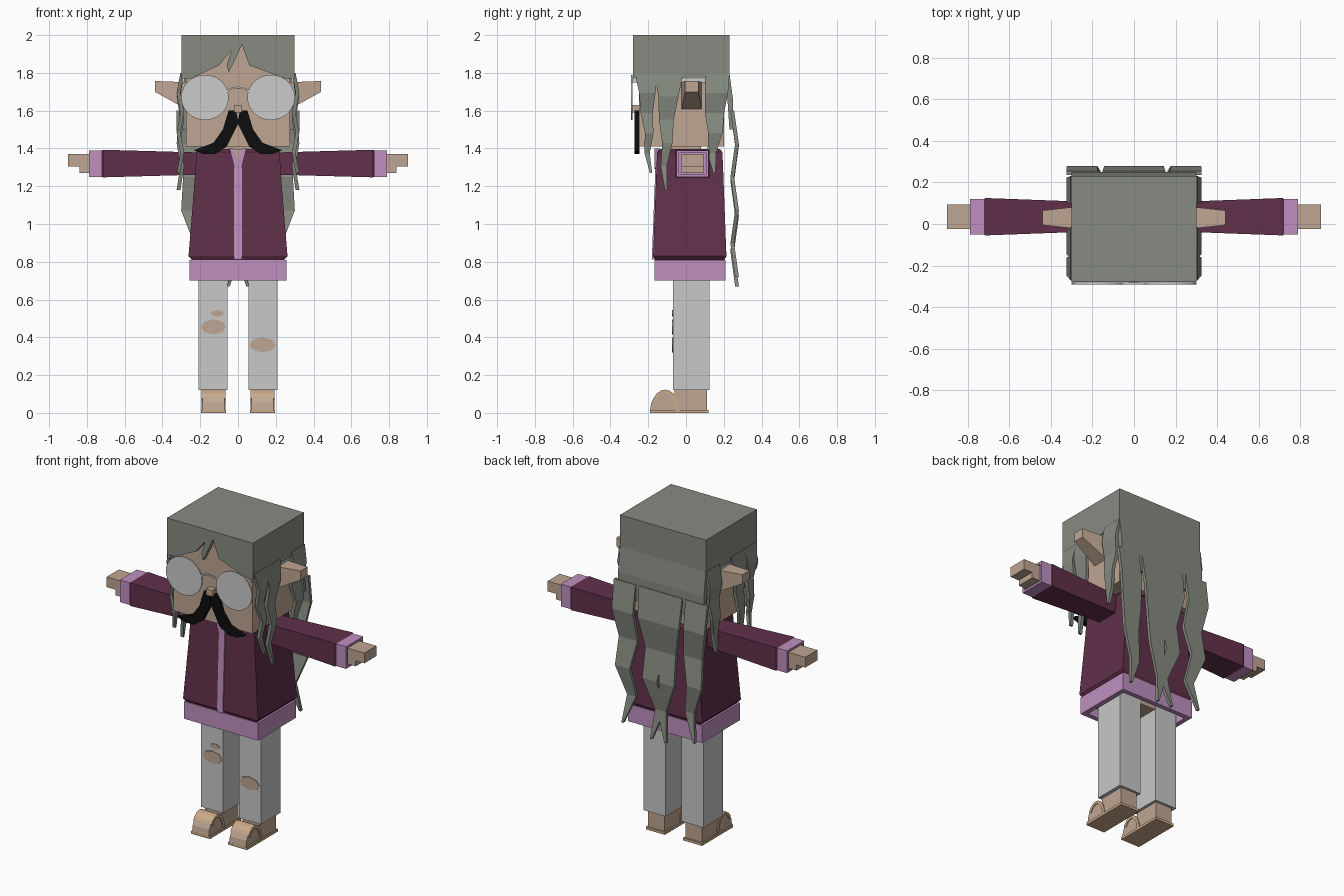
import bpy, bmesh, math

if "Cube" in bpy.data.objects:
    bpy.data.objects.remove(bpy.data.objects["Cube"], do_unlink=True)


def material(name, red, green, blue):
    mat = bpy.data.materials.new(name)
    mat.use_nodes = True
    colour = (red, green, blue, 1)
    mat.diffuse_color = colour
    shader = next(n for n in mat.node_tree.nodes if n.type == 'BSDF_PRINCIPLED')
    shader.inputs["Base Color"].default_value = colour
    return mat


HAIR = material("grey green hair", .24, .26, .22)
SKIN = material("skin", .52, .38, .29)
PLUM = material("plum jacket", .12, .03, .07)
LILAC = material("lilac trim", .52, .28, .52)
GREY = material("light grey trousers", .58, .58, .58)
GLASS = material("pale glasses", .6, .6, .6)
BLACK = material("black moustache", .004, .004, .004)
TAN = material("tan sandal", .6, .4, .25)


def span(centre, half):
    return (centre - half, centre + half)


def join_rings(name, mat, rings):
    """Closed solid through matching rings of points."""
    bm = bmesh.new()
    loops = [[bm.verts.new(point) for point in ring] for ring in rings]
    for lower, upper in zip(loops, loops[1:]):
        for i in range(len(lower)):
            bm.faces.new((lower[i - 1], lower[i], upper[i], upper[i - 1]))
    bm.faces.new(loops[0])
    bm.faces.new(loops[-1])
    bmesh.ops.recalc_face_normals(bm, faces=bm.faces[:])
    mesh = bpy.data.meshes.new(name)
    bm.to_mesh(mesh)
    bm.free()
    mesh.materials.append(mat)
    part = bpy.data.objects.new(name, mesh)
    bpy.context.collection.objects.link(part)


def loft(name, mat, axis, sections, side=1):
    """Rectangles joined along x (spans in y, z) or along z (spans in x, y)."""
    rings = []
    for t, a, b in sections:
        corners = [(a[0], b[0]), (a[1], b[0]), (a[1], b[1]), (a[0], b[1])]
        rings.append([(side * t, p, q) if axis == 'x' else (side * p, q, t)
                      for p, q in corners])
    join_rings(name, mat, rings)


def box(name, mat, x, y, z, side=1):
    loft(name, mat, 'z', [(height, x, y) for height in z], side)


def band(name, mat, axis, start, end, a, b, wall, side=1):
    """Box along an axis with a recess in its far end."""
    inner_a, inner_b = [(low + wall, high - wall) for low, high in (a, b)]
    floor = (start + end) / 2
    loft(name, mat, axis, [(start, a, b), (end, a, b),
                           (end, inner_a, inner_b), (floor, inner_a, inner_b)], side)


def slab(name, mat, axis, outline, depth, side=1):
    """Outline extruded along y (points in x, z) or along x (points in y, z)."""
    join_rings(name, mat, [[(side * p, d, q) if axis == 'y' else (side * d, p, q)
                            for p, q in outline] for d in depth])


def arc(centre, radii, start=0, end=360, steps=8):
    angles = [math.radians(start + (end - start) * i / steps) for i in range(steps + 1)]
    return [(centre[0] + radii[0] * math.cos(a), centre[1] + radii[1] * math.sin(a))
            for a in angles]


def ellipse(centre, radii, steps):
    return arc(centre, radii, steps=steps)[:-1]


def strand(name, axis, top, tip, width, depth, wave, ripple, taper, side):
    """Wavy tapering lock of hair, facing along the given axis."""
    steps = 5
    sections = []
    for i in range(steps + 1):
        t = i / steps
        centre, height = [a + (b - a) * t for a, b in zip(top, tip)]
        sway = wave * t * (1 if i % 2 else -1)
        across = span(centre + sway, width * (1 - t ** taper) / 2 + .006)
        out = span(depth + ripple * (i % 2), .01)
        sections.append((height, out, across) if axis == 'x' else (height, across, out))
    loft(name, HAIR, 'z', sections, side)


# Head, nose and hair cap
top, brow, chin = 2, 1.77, 1.41
cap = span(0, .3)
box("head", SKIN, span(0, .275), (-.25, .2), (chin, 1.97))
box("neck", SKIN, span(0, .08), span(0, .08), (1.36, chin + .02))
box("nose", SKIN, span(0, .022), (-.287, -.24), span(1.61, .02))
box("hair_cap", HAIR, cap, (-.24, .23), (brow, top))
hairline = [(-.25, brow), (-.1, 1.84), (-.035, 1.92), (-.06, 1.84), (-.05, 1.8),
            (-.01, 1.88), (.02, 1.95), (.06, 1.84), (.25, brow)]
slab("fringe", HAIR, 'y', [(-.3, top), (-.3, brow), *hairline, (.3, brow), (.3, top)],
     (-.28, -.24))
loft("back_hair", HAIR, 'z', [(1.8, cap, (.2, .23)), (1.65, cap, (.22, .25)),
                              (1.5, cap, (.23, .25))])

moustache = [(0, 1.55), (.01, 1.6), (.05, 1.6), (.08, 1.5), (.13, 1.43),
             (.235, 1.39), (.18, 1.37), (.12, 1.37), (.06, 1.41), (0, 1.53)]

# Arm centreline and foot arcs
arm_y, arm_z = .035, 1.32
ankle = (-.11, .015)
toe_arc = arc(ankle, (.08, .1), 180, 0)
strap = arc(ankle, (.075, .108), 145, 0) + arc(ankle, (.055, .09), 0, 145)

for name, side in (("left", 1), ("right", -1)):
    # Hair locks
    for place, start, end, width, taper in (
            ("front", (-.21, 1.8), (-.195, 1.27), .11, .7),
            ("middle", (-.09, 1.8), (-.115, 1.18), .14, .7),
            ("rear", (.165, 1.8), (.14, 1.27), .12, 1.5)):
        strand(f"{name}_{place}_lock", 'x', start, end, width, depth=.295,
               wave=.01, ripple=.02, taper=taper, side=side)
    for place, start, end in (("outer", (.25, 1.6), (.22, .72)),
                              ("inner", (.075, 1.6), (.02, .67))):
        strand(f"{name}_{place}_back_lock", 'y', start, end, width=.14, depth=.245,
               wave=.03, ripple=.025, taper=2, side=side)

    # Ear, half moustache and glasses
    ear_tip = (.44, span(.03, .035), (1.7, 1.757))
    loft(f"{name}_ear", SKIN, 'x', [(.26, span(.03, .055), (1.6, 1.75)), ear_tip], side)
    slab(f"{name}_moustache", BLACK, 'y', moustache, (-.272, -.245), side)
    slab(f"{name}_lens", GLASS, 'y', ellipse((.175, 1.67), (.126, .12), 28),
         span(-.286, .004), side)
    box(f"{name}_glasses_arm", GLASS, span(.288, .005), (-.286, .1), (1.75, brow), side)

    # Sleeve, cuff and stepped hand
    loft(f"{name}_sleeve", PLUM, 'x',
         [(x, span(arm_y, wide), span(arm_z, tall)) for x, wide, tall in (
             (.18, .07, .058), (.715, .09, .073), (.73, .08, .065))], side)
    band(f"{name}_cuff", LILAC, 'x', .72, .79, span(arm_y, .085), span(arm_z, .07),
         wall=.014, side=side)
    for part, reach, height in (("fingers", .9, (1.305, 1.37)), ("palm", .84, (1.27, 1.305))):
        box(f"{name}_{part}", SKIN, (.75, reach), span(arm_y, .06), height, side)

    # Collar, leg, foot and sandal
    slab(f"{name}_collar", LILAC, 'y', [(0, 1.29), (.02, 1.3), (.045, 1.4), (.025, 1.4),
                                        (0, 1.33)], (-.166, -.14), side)
    box(f"{name}_leg", GREY, (.055, .21), (-.07, .125), (.12, .74), side)
    box(f"{name}_heel", SKIN, span(.13, .058), (-.06, .11), (.01, .13), side)
    slab(f"{name}_toes", SKIN, 'x', toe_arc, span(.13, .058), side)
    slab(f"{name}_sandal_strap", TAN, 'x', strap, span(.13, .063), side)
    box(f"{name}_sole", TAN, span(.13, .066), (-.19, .12), (0, .016), side)

# Glasses bridge
bridge = (0, 1.7)
slab("glasses_bridge", GLASS, 'y',
     arc(bridge, (.06, .027), 0, 180) + arc(bridge, (.05, .017), 180, 0), span(-.286, .004))

# Jacket with zip strip, throat and hollow hem
body_y = .02
loft("jacket", PLUM, 'z', [(z, span(0, wide), span(body_y, deep)) for z, wide, deep in (
    (.805, .24, .18), (.83, .262, .194), (1.2, .232, .18),
    (1.38, .22, .173), (1.397, .205, .16))])
loft("zip_strip", LILAC, 'z', [(z, span(0, .02), (front, -.14)) for z, front in (
    (.812, -.181), (1.2, -.166), (1.31, -.162))])
slab("throat", SKIN, 'y', [(-.026, 1.398), (.026, 1.398), (0, 1.32)], (-.16, -.14))
band("hem", LILAC, 'z', .81, .7, span(0, .258), span(body_y, .188), wall=.03)
box("hips", SKIN, span(0, .2), (-.065, .12), (.72, .8))

# Torn trouser openings
for name, centre, radii in (("right_knee_tear", (-.13, .455), (.067, .04)),
                            ("right_thigh_tear", (-.11, .527), (.036, .017)),
                            ("left_knee_tear", (.13, .36), (.07, .04))):
    slab(name, SKIN, 'y', ellipse(centre, radii, 8), span(-.07, .004))
